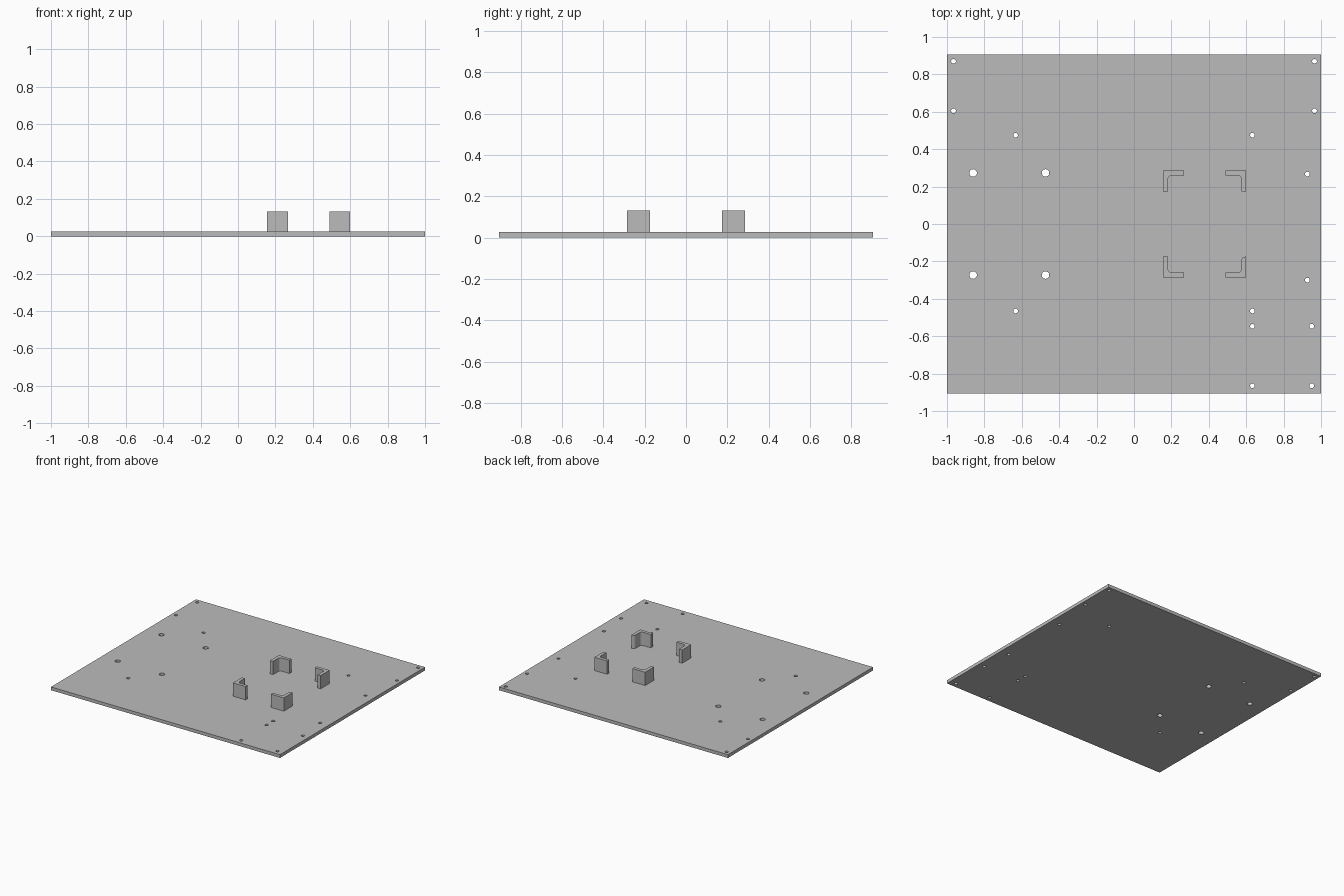
import bpy
from math import cos, sin, pi

cube = bpy.data.objects.get("Cube")
if cube:
    bpy.data.objects.remove(cube, do_unlink=True)

grey = bpy.data.materials.new("plain_grey")
grey.use_nodes = True
colour = (0.5, 0.5, 0.5, 1)
grey.diffuse_color = colour
grey.node_tree.nodes["Principled BSDF"].inputs["Base Color"].default_value = colour

THICK, TOP = 0.026, 0.131


def arc(cx, cy, r, start, end, steps):
    """Points along an arc, angles in turns."""
    angles = [2 * pi * (start + (end - start) * i / steps) for i in range(steps + 1)]
    return [(cx + r * cos(a), cy + r * sin(a)) for a in angles]


def extrude_outlines(name, outlines, z0, z1):
    """Solid made from a closed outline, later outlines being holes."""
    curve = bpy.data.curves.new(name, "CURVE")
    curve.dimensions = "2D"
    curve.fill_mode = "BOTH"
    curve.extrude = (z1 - z0) / 2
    for points in outlines:
        spline = curve.splines.new("POLY")
        spline.points.add(len(points) - 1)
        for p, (x, y) in zip(spline.points, points):
            p.co = (x, y, 0, 1)
        spline.use_cyclic_u = True
    helper = bpy.data.objects.new(name + "_outline", curve)
    bpy.context.collection.objects.link(helper)
    bpy.context.view_layer.update()
    graph = bpy.context.evaluated_depsgraph_get()
    mesh = bpy.data.meshes.new_from_object(helper.evaluated_get(graph))
    bpy.data.objects.remove(helper, do_unlink=True)
    mesh.materials.clear()
    mesh.materials.append(grey)
    obj = bpy.data.objects.new(name, mesh)
    obj.location.z = (z0 + z1) / 2
    bpy.context.collection.objects.link(obj)
    bpy.ops.object.select_all(action="DESELECT")
    obj.select_set(True)
    bpy.context.view_layer.objects.active = obj
    bpy.ops.object.shade_smooth_by_angle(angle=pi / 6)
    return obj


# Base plate with drilled holes
small = [(s * 0.965, y) for s in (-1, 1) for y in (0.87, 0.605)]
small += [(s * 0.633, y) for s in (-1, 1) for y in (0.475, -0.465)]
small += [(x, y) for x in (0.633, 0.95) for y in (-0.547, -0.865)]
small += [(0.927, 0.267), (0.927, -0.3)]
large = [(x, s * 0.273) for x in (-0.86, -0.473) for s in (-1, 1)]
holes = [arc(x, y, r, 0, 1, 24)[:-1]
         for spots, r in ((small, 0.0125), (large, 0.02)) for x, y in spots]
plate = [(-1, -0.905), (1, -0.905), (1, 0.905), (-1, 0.905)]
extrude_outlines("base_plate", [plate] + holes, 0, THICK)

# Four corner brackets with a filleted inside corner
LEG, WALL, FILLET = 0.111, 0.026, 0.02
inner = WALL + FILLET
for sx, x_name in ((1, "right"), (-1, "left")):
    for sy, y_name in ((1, "front"), (-1, "back")):
        profile = [(0, 0), (LEG, 0), (LEG, WALL)]
        profile += arc(inner, inner, FILLET, 0.75, 0.5, 6)
        if (x_name, y_name) == ("left", "front"):
            profile += arc(WALL - FILLET, LEG - FILLET, FILLET, 0, 0.25, 6)
        else:
            profile.append((WALL, LEG))
        profile.append((0, LEG))
        outline = [(0.378 + sx * (x - 0.222), sy * (y - 0.286)) for x, y in profile]
        extrude_outlines(f"bracket_{y_name}_{x_name}", [outline], THICK, TOP)
